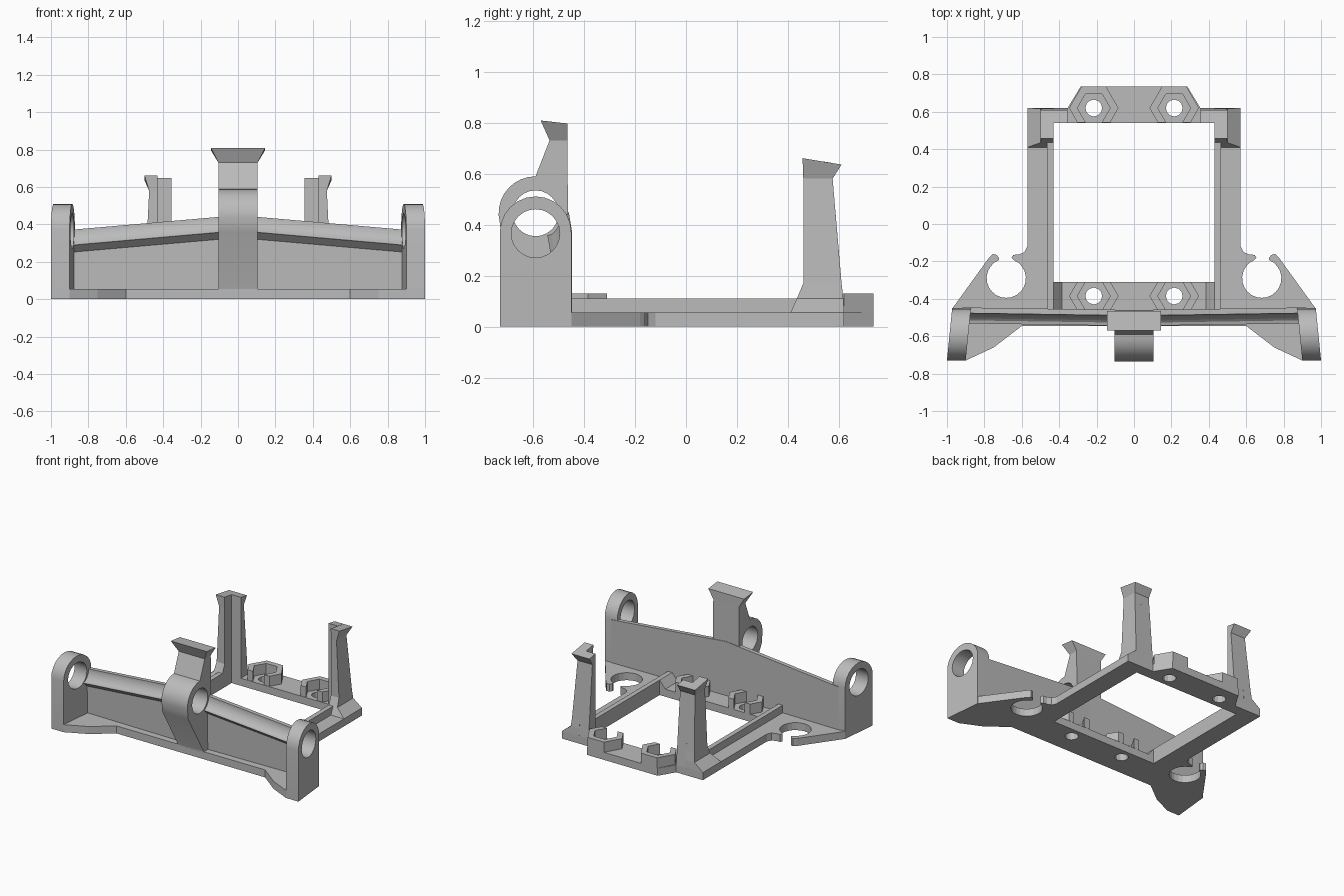
import bpy, bmesh, math

cube = bpy.data.objects.get("Cube")
if cube:
    bpy.data.objects.remove(cube, do_unlink=True)

GREY = (0.5, 0.5, 0.5, 1)
mat = bpy.data.materials.new("plain grey")
mat.use_nodes = True
mat.diffuse_color = GREY
mat.node_tree.nodes["Principled BSDF"].inputs["Base Color"].default_value = GREY

PLATE = 0.055   # base plate thickness
LIP = 0.11      # rail height
BOSS = 0.13     # nut holder height
ROD_Y = -0.59   # rod axis


def rod_z(x):
    """Height of the sloping rod axis."""
    return 0.449 - 0.0875 * abs(x)


def loft(name, rings):
    """Skin equal-length rings of points and cap both ends."""
    bm = bmesh.new()
    rows = [[bm.verts.new(p) for p in ring] for ring in rings]
    n = len(rows[0])
    for a, b in zip(rows, rows[1:]):
        for i in range(n):
            j = (i + 1) % n
            bm.faces.new((a[i], a[j], b[j], b[i]))
    bm.faces.new(rows[0])
    bm.faces.new(rows[-1])
    bmesh.ops.recalc_face_normals(bm, faces=bm.faces)
    mesh = bpy.data.meshes.new(name)
    bm.to_mesh(mesh)
    bm.free()
    mesh.materials.append(mat)
    obj = bpy.data.objects.new(name, mesh)
    bpy.context.collection.objects.link(obj)
    return obj


def slab(name, pts, z0, z1):
    return loft(name, [[(x, y, z) for x, y in pts] for z in (z0, z1)])


def rect(s, x0, x1, y0, y1, z0, z1=None):
    """Level or tilted rectangle, z0 at the front and z1 at the back."""
    z1 = z0 if z1 is None else z1
    return [(s * x0, y0, z0), (s * x1, y0, z0), (s * x1, y1, z1), (s * x0, y1, z1)]


def arc(cx, cy, r, a0, a1, n):
    return [(cx + r * math.cos(math.radians(a0 + (a1 - a0) * i / n)),
             cy + r * math.sin(math.radians(a0 + (a1 - a0) * i / n)))
            for i in range(n + 1)]


def cut(obj, cutter):
    """Subtract the cutter and throw it away."""
    cutter.hide_render = True
    mod = obj.modifiers.new("cut", 'BOOLEAN')
    mod.operation = 'DIFFERENCE'
    mod.solver = 'EXACT'
    mod.object = cutter
    bpy.context.view_layer.objects.active = obj
    bpy.ops.object.modifier_apply(modifier=mod.name)
    bpy.data.objects.remove(cutter, do_unlink=True)


def bore(obj, x, z, r, half):
    ring = arc(ROD_Y, z, r, 0, 345, 23)
    cut(obj, loft("bore", [[(x + d, y, h) for y, h in ring] for d in (-half, half)]))


def smooth(obj):
    bpy.ops.object.select_all(action='DESELECT')
    obj.select_set(True)
    bpy.context.view_layer.objects.active = obj
    bpy.ops.object.shade_smooth_by_angle(angle=math.radians(32))


# Base plate: half outline with the open cable hook, mirrored
half = [(0.6, -0.545), (0.75, -0.66), (0.9, -0.73), (1.0, -0.73), (0.97, -0.45),
        (0.775, -0.18), (0.755, -0.16), (0.735, -0.165), (0.722, -0.18)]
half += arc(0.683, -0.29, 0.105, 68, -248, 20)
half += [(0.655, -0.18), (0.645, -0.165), (0.615, -0.163), (0.585, -0.15), (0.57, -0.12),
         (0.57, 0.62), (0.355, 0.62), (0.285, 0.735)]
plate = slab("base_plate", half + [(-x, y) for x, y in reversed(half)], 0, PLATE)
cut(plate, loft("opening", [rect(1, -0.43, 0.43, -0.31, 0.54, z) for z in (-0.1, 0.2)]))

# Screw holes and hexagonal nut holders
H = 0.076
INNER = H * 2 / math.sqrt(3)
OUTER = 0.132
for row, cy in (("front", -0.385), ("back", 0.62)):
    for side, s in (("left", 1), ("right", -1)):
        cx = 0.215 * s
        cut(plate, slab("screw", arc(cx, cy, 0.045, 0, 330, 11), -0.1, 0.2))
        top = H if row == "front" else 0.115
        for e in (1, -1):
            pts = [(INNER / 2, -H), (OUTER - H / math.sqrt(3), -H), (OUTER, 0),
                   (OUTER - top / math.sqrt(3), top)]
            if row == "back":
                pts += [(0, top), (0, H)]
            pts += [(INNER / 2, H), (INNER, 0)]
            slab(f"{row}_{side}_nut_holder", [(cx + e * x, cy + y) for x, y in pts],
                 PLATE, BOSS)

# Rod-carrying front wall: grooved section lofted from end to middle to end
groove = arc(ROD_Y, 0, 0.1, 0, -52, 6)
rings = []
for x in (-0.92, 0, 0.92):
    a, sweep = rod_z(x), 0.015 * abs(x)
    sec = [(-0.5, 0.04), (-0.46, 0.04), (-0.46, a)]
    sec += [(y, a + z) for y, z in groove]
    sec += [(-0.545, a - 0.083), (-0.505, a - 0.12)]
    rings.append([(x, y + sweep, z) for y, z in sec])
loft("front_wall", rings)

# Central rod hub with mast
hub_z = rod_z(0) - 0.005
prof = [(-0.46, 0.04), (-0.465, 0.73), (-0.535, 0.73)]
prof += arc(ROD_Y, hub_z, 0.145, 90, 195, 9)
prof += [(-0.725, 0.36), (-0.545, PLATE), (-0.545, 0.04)]
hub = loft("hub_mast", [[(x, y, z) for y, z in prof] for x in (-0.105, 0.105)])
bore(hub, 0, hub_z, 0.09, 0.2)
smooth(hub)
loft("mast_cap", [rect(1, -0.105, 0.105, -0.535, -0.465, 0.73),
                  rect(1, -0.145, 0.145, -0.57, -0.465, 0.808, 0.796)])

for side, s in (("left", 1), ("right", -1)):
    # Rod end ear, slightly toed in
    outline = [(-0.73, 0.0), (-0.45, 0.0)] + arc(ROD_Y, 0.37, 0.14, 0, 180, 12)
    ear = loft(f"{side}_ear", [[(s * (x - 0.1 * (y + 0.73)), y, z) for y, z in outline]
                               for x in (0.9, 1.0)])
    bore(ear, s * 0.94, 0.365, 0.095, 0.2)
    smooth(ear)

    # Rail lip along the opening and its sloped front gusset
    loft(f"{side}_rail_lip", [rect(s, 0.43, 0.465, -0.47, 0.45, z) for z in (0.04, LIP)])
    tri = [(0.385, PLATE), (0.43, LIP), (0.43, PLATE)]
    loft(f"{side}_gusset", [[(s * x, y, z) for x, z in tri] for y in (-0.46, -0.31)])

    # L-shaped rear post with flared foot and clip head
    loft(f"{side}_post", [rect(s, 0.43, 0.57, 0.41, 0.62, PLATE),
                          rect(s, 0.43, 0.50, 0.435, 0.617, LIP),
                          rect(s, 0.43, 0.495, 0.46, 0.61, 0.17),
                          rect(s, 0.43, 0.475, 0.46, 0.575, 0.58),
                          rect(s, 0.43, 0.50, 0.457, 0.61, 0.66, 0.635)])
    loft(f"{side}_post_web", [rect(s, 0.355, 0.43, 0.54, 0.62, PLATE),
                              rect(s, 0.355, 0.43, 0.54, 0.575, 0.58),
                              rect(s, 0.355, 0.43, 0.54, 0.61, 0.647, 0.635)])
